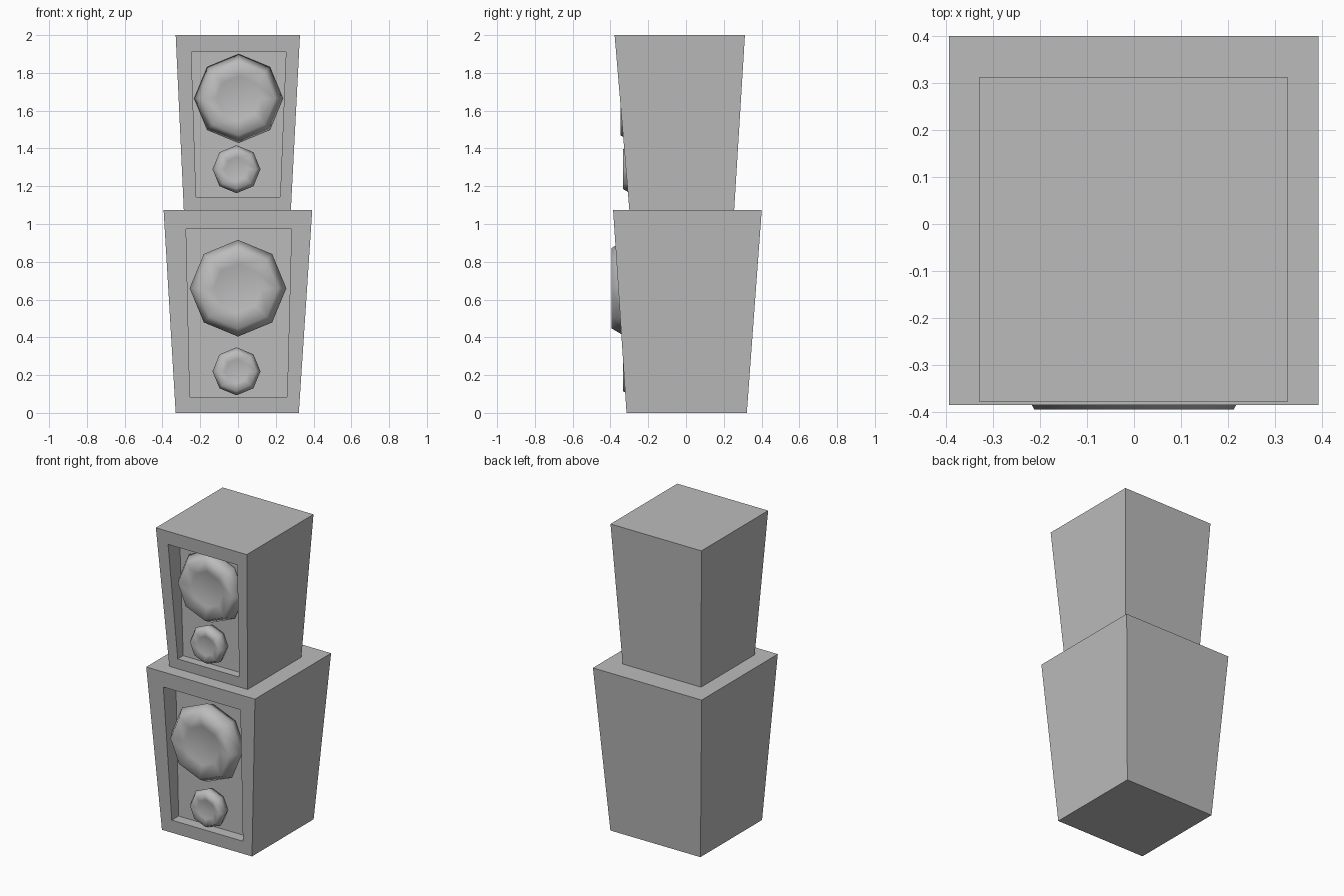
import bpy, bmesh
from math import cos, sin, pi

if "Cube" in bpy.data.objects:
    bpy.data.objects.remove(bpy.data.objects["Cube"])

PANEL_Y = -0.25  # vertical baffle depth inside the recess

grey = bpy.data.materials.new("dark_grey")
grey.diffuse_color = (0.5, 0.5, 0.5, 1)
grey.use_nodes = True
grey.node_tree.nodes["Principled BSDF"].inputs["Base Color"].default_value = grey.diffuse_color


def finish(bm, name, smooth=False):
    bmesh.ops.recalc_face_normals(bm, faces=bm.faces)
    for f in bm.faces:
        f.smooth = smooth
    mesh = bpy.data.meshes.new(name)
    bm.to_mesh(mesh)
    bm.free()
    mesh.materials.append(grey)
    obj = bpy.data.objects.new(name, mesh)
    bpy.context.collection.objects.link(obj)
    return obj


def bridge(bm, a, b):
    n = len(a)
    for i in range(n):
        bm.faces.new((a[i], a[(i + 1) % n], b[(i + 1) % n], b[i]))


def cabinet(name, low, high, rec_low, rec_high):
    """Tapered box; low/high = (x0, x1, y0, y1, z), recess edges = (x0, x1, z)."""
    bm = bmesh.new()

    def face_y(z):
        t = (z - low[4]) / (high[4] - low[4])
        return low[2] + t * (high[2] - low[2])

    def loop(pts):
        return [bm.verts.new(p) for p in pts]

    lx0, lx1, ly0, ly1, lz = low
    hx0, hx1, hy0, hy1, hz = high
    front = loop([(lx0, ly0, lz), (lx1, ly0, lz), (hx1, hy0, hz), (hx0, hy0, hz)])
    back = loop([(lx0, ly1, lz), (lx1, ly1, lz), (hx1, hy1, hz), (hx0, hy1, hz)])
    corners = [(rec_low[0], rec_low[2]), (rec_low[1], rec_low[2]),
               (rec_high[1], rec_high[2]), (rec_high[0], rec_high[2])]
    rim = loop([(x, face_y(z), z) for x, z in corners])
    inner = loop([(x, PANEL_Y, z) for x, z in corners])
    bridge(bm, back, front)
    bridge(bm, front, rim)
    bridge(bm, rim, inner)
    bm.faces.new(inner)
    bm.faces.new(back)
    return finish(bm, name)


def driver(name, x, z, r, wide_y, front_y):
    """Eight-sided speaker: flared surround with a shallow dish."""
    bm = bmesh.new()
    depth = wide_y - front_y
    profile = [(0.86, PANEL_Y + 0.005), (1.0, wide_y), (0.83, front_y),
               (0.5, front_y + 0.3 * depth)]
    rings = [[bm.verts.new((x + r * k * cos(i * pi / 4), y, z + r * k * sin(i * pi / 4)))
              for i in range(8)] for k, y in profile]
    for a, b in zip(rings, rings[1:]):
        bridge(bm, a, b)
    bm.faces.new(rings[0])
    # Dish centre
    centre = bm.verts.new((x, front_y + 0.4 * depth, z))
    for i in range(8):
        bm.faces.new((rings[-1][i], rings[-1][(i + 1) % 8], centre))
    return finish(bm, name, True)


# Cabinets
cabinet("lower_cabinet", (-0.33, 0.322, -0.315, 0.322, 0), (-0.394, 0.393, -0.386, 0.401, 1.075),
        (-0.255, 0.26, 0.085), (-0.275, 0.283, 0.973))
cabinet("upper_cabinet", (-0.287, 0.28, -0.30, 0.255, 1.075), (-0.33, 0.328, -0.378, 0.312, 2),
        (-0.222, 0.223, 1.143), (-0.247, 0.254, 1.91))

# Speakers
driver("lower_woofer", 0, 0.66, 0.256, -0.32, -0.395)
driver("lower_tweeter", -0.008, 0.22, 0.127, -0.295, -0.333)
driver("upper_woofer", 0.003, 1.665, 0.235, -0.275, -0.348)
driver("upper_tweeter", -0.008, 1.29, 0.127, -0.295, -0.333)
